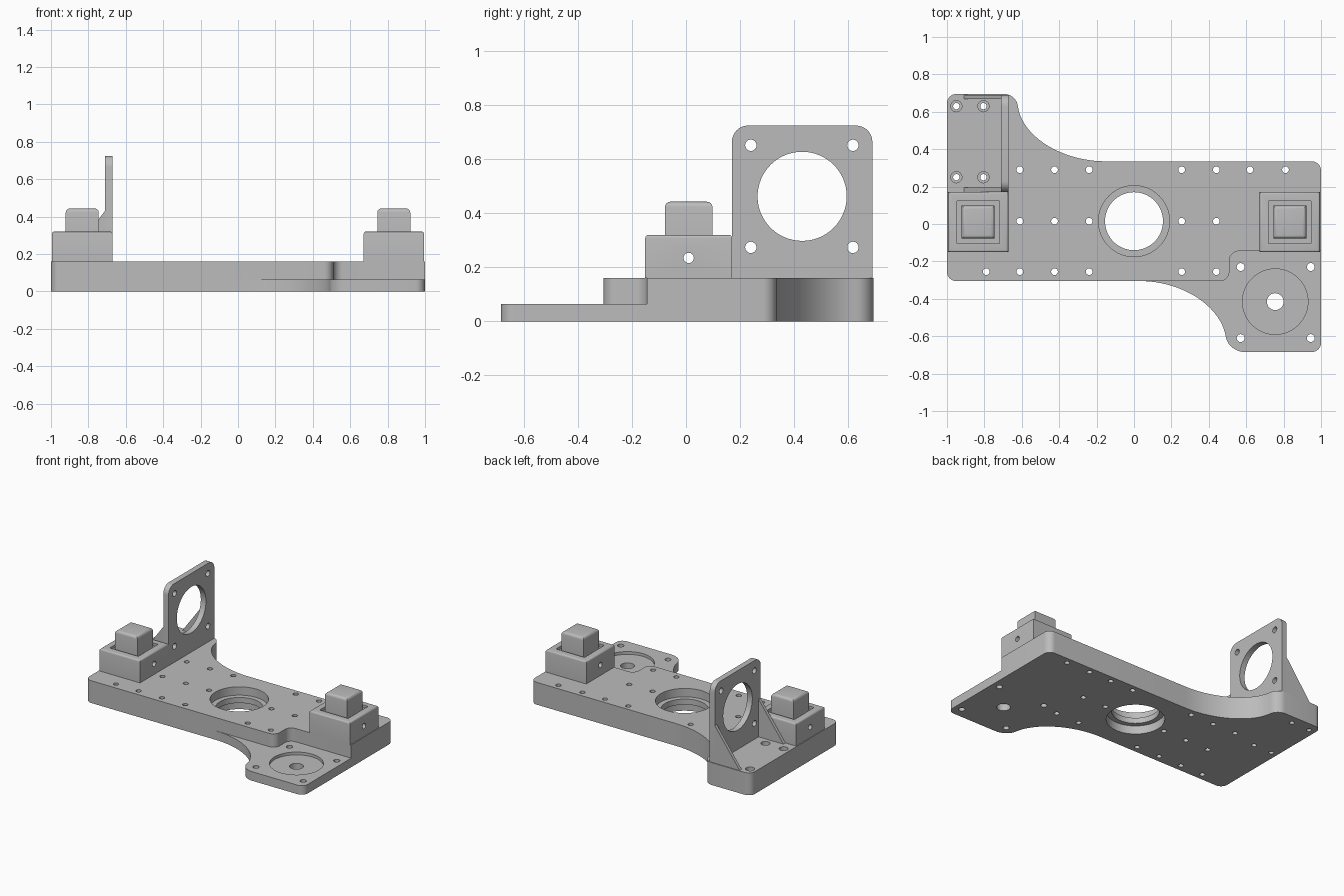
import bpy, bmesh, math
from mathutils import Vector, Matrix
from mathutils.geometry import interpolate_bezier

if "Cube" in bpy.data.objects:
    bpy.data.objects.remove(bpy.data.objects["Cube"])

grey = bpy.data.materials.new("machined_grey")
grey.use_nodes = True
TONE = (0.5, 0.5, 0.5, 1)
grey.diffuse_color = TONE
grey.node_tree.nodes["Principled BSDF"].inputs["Base Color"].default_value = TONE

KAPPA = 0.5523


def rounded(corners):
    """Outline from corners (x, y, setback_in, setback_out); zero keeps it sharp."""
    pts = []
    for i, (x, y, a, b) in enumerate(corners):
        c = Vector((x, y))
        if not a:
            pts.append(c)
            continue
        prev = Vector(corners[i - 1][:2])
        nxt = Vector(corners[(i + 1) % len(corners)][:2])
        p = c + (prev - c).normalized() * a
        q = c + (nxt - c).normalized() * b
        pts += interpolate_bezier(p, p.lerp(c, KAPPA), q.lerp(c, KAPPA), q,
                                  24 if a > 0.2 else 9)
    return [(p[0], p[1]) for p in pts]


def circle(x, y, r, n=32):
    return [(x + r * math.cos(2 * math.pi * i / n), y + r * math.sin(2 * math.pi * i / n))
            for i in range(n)]


def rect(x0, x1, y0, y1):
    return [(x0, y0), (x1, y0), (x1, y1), (x0, y1)]


# Axis maps: outline (u, v) and extrusion w to world axes
ALONG = {"z": lambda u, v, w: (u, v, w),
         "x": lambda u, v, w: (w, u, v),
         "y": lambda u, v, w: (u, w, v)}


def prism(name, outline, lo, hi, axis="z", bevel=0):
    bm = bmesh.new()
    place = ALONG[axis]
    low = [bm.verts.new(place(u, v, lo)) for u, v in outline]
    high = [bm.verts.new(place(u, v, hi)) for u, v in outline]
    bm.faces.new(low)
    top = bm.faces.new(high)
    for i in range(len(low)):
        j = (i + 1) % len(low)
        bm.faces.new((low[i], low[j], high[j], high[i]))
    if bevel:
        bmesh.ops.bevel(bm, geom=list(top.edges), offset=bevel, segments=4,
                        profile=0.5, affect="EDGES")
    bmesh.ops.recalc_face_normals(bm, faces=bm.faces)
    mesh = bpy.data.meshes.new(name)
    bm.to_mesh(mesh)
    bm.free()
    mesh.materials.append(grey)
    obj = bpy.data.objects.new(name, mesh)
    bpy.context.collection.objects.link(obj)
    return obj


def cut(obj, cutters):
    """Subtract every cutter, bake the result and drop the cutters."""
    for c in cutters:
        c.hide_render = True
        mod = obj.modifiers.new("cut", "BOOLEAN")
        mod.operation, mod.solver, mod.object = "DIFFERENCE", "EXACT", c
    graph = bpy.context.evaluated_depsgraph_get()
    baked = bpy.data.meshes.new_from_object(obj.evaluated_get(graph))
    obj.modifiers.clear()
    obj.data = baked
    for c in cutters:
        bpy.data.objects.remove(c)


def smooth(obj):
    bpy.ops.object.select_all(action="DESELECT")
    obj.select_set(True)
    bpy.context.view_layer.objects.active = obj
    bpy.ops.object.shade_smooth_by_angle(angle=math.radians(30))


def drill(x, y, r, lo=-0.1, hi=0.3, n=32):
    return prism("drill", circle(x, y, r, n), lo, hi)


THICK, PAD = 0.16, 0.065

# Base plate: one outline with two sweeping concave flanks
base = prism("base_plate", rounded([
    (-1, -0.305, 0.05, 0.05), (0.44, -0.305, 0.41, 0.30), (0.505, -0.685, 0.08, 0.09),
    (1, -0.685, 0.05, 0.05), (1, 0.335, 0.05, 0.05), (-0.57, 0.335, 0.42, 0.29),
    (-0.632, 0.695, 0.06, 0.06), (-1, 0.695, 0.05, 0.05)]), 0, THICK)

# Lowered corner pad
cutters = [prism("pad_step", rounded([
    (0.03, -0.305, 0, 0), (0.51, -0.305, 0.05, 0.05), (0.51, -0.145, 0.05, 0.05),
    (1.1, -0.145, 0, 0), (1.1, -0.8, 0, 0), (0.03, -0.8, 0, 0)]), PAD, 0.3)]

# Central bore with a lip between two counterbores
cutters += [drill(0, 0.015, 0.155, n=64),
            drill(0, 0.015, 0.19, lo=0.10, n=64),
            drill(0, 0.015, 0.19, hi=0.06, n=64)]

# Mounting hole rows
columns = [-0.79, -0.61, -0.425, -0.24, 0.255, 0.44, 0.62, 0.81]
for y, row in ((0.29, columns[1:]), (0.015, columns[1:6]), (-0.255, columns[:6])):
    cutters += [drill(x, y, 0.018, n=20) for x in row]

# Counterbored holes behind the bracket
for x in (-0.95, -0.805):
    for y in (0.25, 0.63):
        cutters += [drill(x, y, 0.017, n=20), drill(x, y, 0.03, lo=0.10, n=24)]

# Pad recess, shaft hole and corner screws
cutters += [drill(0.755, -0.415, 0.175, lo=0.045, n=64), drill(0.755, -0.415, 0.045)]
for x in (0.57, 0.945):
    for y in (-0.23, -0.61):
        cutters.append(drill(x, y, 0.021, n=20))
cut(base, cutters)
smooth(base)

# Post blocks with a square peg seated in a shallow pocket
for side, cx in (("right", -0.833), ("left", 0.833)):
    def square(h):
        return rect(cx - h, cx + h, 0.01 - h, 0.01 + h)
    block = prism(side + "_post_block", square(0.161), THICK, 0.32, bevel=0.012)
    cut(block, [prism("pocket", square(0.113), 0.30, 0.5),
                prism("cross_hole", circle(0.01, 0.235, 0.019, 24), cx - 0.3, cx + 0.3, "x")])
    smooth(block)
    smooth(prism(side + "_post_peg", square(0.088), 0.30, 0.443, bevel=0.02))

# Upright motor bracket
bracket = prism("bracket_plate", rounded([
    (0.17, THICK, 0, 0), (0.69, THICK, 0, 0),
    (0.69, 0.725, 0.06, 0.06), (0.17, 0.725, 0.06, 0.06)]), -0.712, -0.671, "x")
cutters = [prism("window", circle(0.43, 0.463, 0.165, 64), -0.8, -0.6, "x")]
for y in (0.24, 0.618):
    for z in (0.274, 0.652):
        cutters.append(prism("screw", circle(y, z, 0.021, 24), -0.8, -0.6, "x"))
cut(bracket, cutters)
smooth(bracket)

# Triangular gussets bracing the bracket at both ends
for name, y in (("front_gusset", 0.172), ("back_gusset", 0.668)):
    prism(name, [(-0.91, THICK), (-0.712, THICK), (-0.712, 0.43)], y, y + 0.022, "y")
